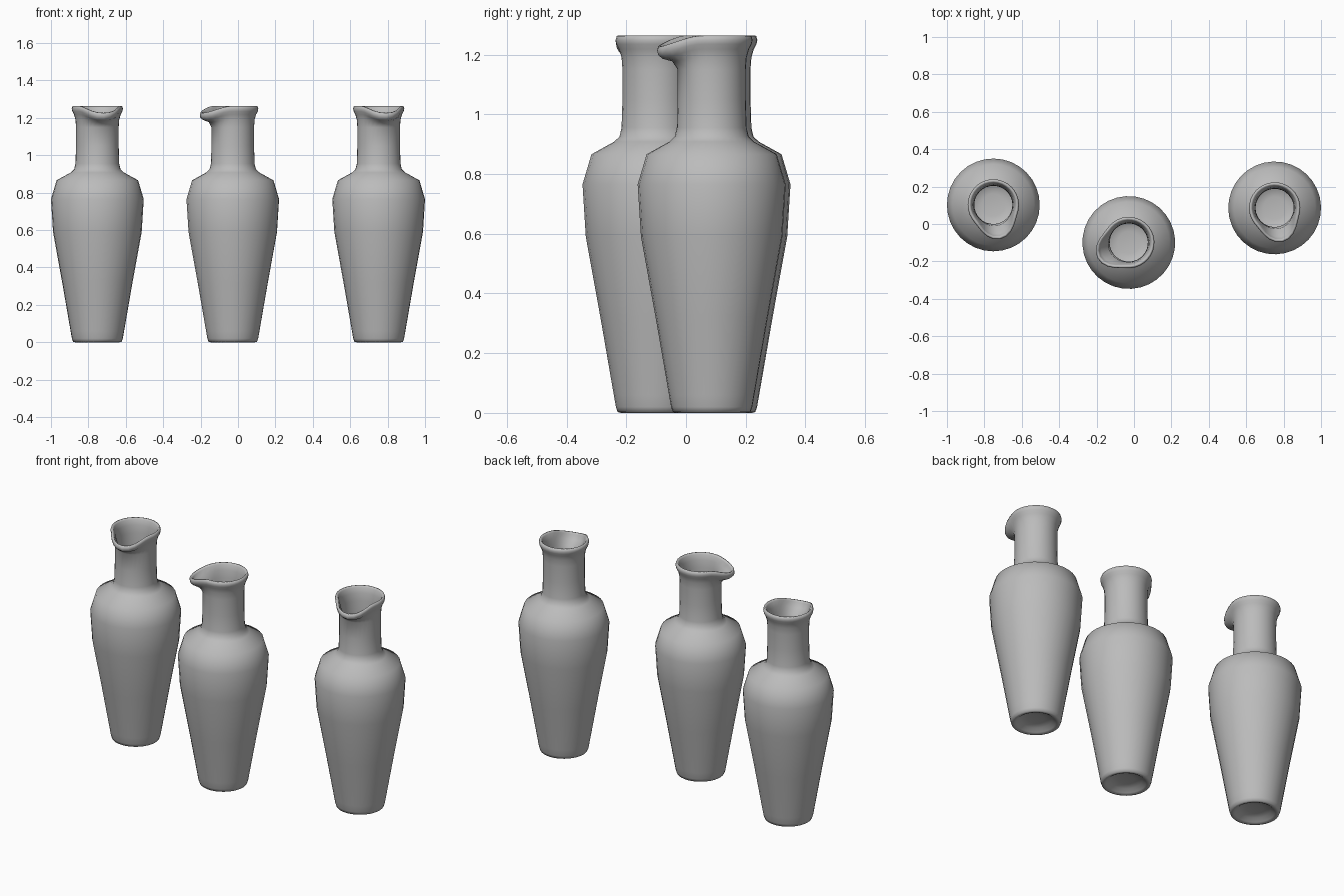
import bpy, bmesh, math
from mathutils import Vector

if "Cube" in bpy.data.objects:
    bpy.data.objects.remove(bpy.data.objects["Cube"], do_unlink=True)

# One grey glaze for every carafe
glaze = bpy.data.materials.new("grey_glaze")
glaze.use_nodes = True
GREY = (0.5, 0.5, 0.5, 1)
glaze.diffuse_color = GREY
glaze.node_tree.nodes["Principled BSDF"].inputs["Base Color"].default_value = GREY

SEGMENTS = 32
SPOUT_HALF_ANGLE = math.radians(66)

# Radius and height, from the punt under the base, up the outside,
# over the lip and down the inside to the floor
PROFILE = [
    (0.045, 0.028), (0.085, 0.022), (0.105, 0.006), (0.118, 0.0),
    (0.13, 0.003), (0.136, 0.02), (0.143, 0.06), (0.188, 0.32), (0.237, 0.59),
    (0.248, 0.765), (0.218, 0.866), (0.142, 0.908), (0.124, 0.925),
    (0.117, 0.955), (0.114, 1.05), (0.114, 1.15), (0.117, 1.19),
    (0.125, 1.218), (0.134, 1.235), (0.137, 1.249), (0.133, 1.262),
    (0.126, 1.264), (0.119, 1.255), (0.11, 1.225), (0.104, 1.18),
    (0.102, 1.05), (0.104, 0.955), (0.13, 0.905), (0.205, 0.855),
    (0.234, 0.765), (0.223, 0.59), (0.13, 0.07), (0.11, 0.048), (0.06, 0.04),
]


def smoothstep(low, high, value):
    t = max(0, min(1, (value - low) / (high - low)))
    return t * t * (3 - 2 * t)


def shape_point(radius, height, angle):
    """Point of the lathe, with the lip drawn out and down at the spout (-y)."""
    t = min(1, abs(angle) / SPOUT_HALF_ANGLE)
    pull = (0.5 + 0.5 * math.cos(math.pi * t)) ** 1.3
    pull *= smoothstep(1.16, 1.235, height)
    radius += 0.05 * pull
    height -= 0.037 * pull
    return Vector((radius * math.sin(angle), -radius * math.cos(angle), height))


def carafe_mesh():
    bm = bmesh.new()
    angles = [2 * math.pi * i / SEGMENTS - math.pi for i in range(SEGMENTS)]
    rings = [[bm.verts.new(shape_point(r, z, a)) for a in angles] for r, z in PROFILE]
    for lower, upper in zip(rings, rings[1:]):
        for i in range(SEGMENTS):
            j = (i + 1) % SEGMENTS
            bm.faces.new((lower[i], lower[j], upper[j], upper[i]))
    # Close the punt and the inner floor with fans
    for ring, height in ((rings[0], 0.03), (rings[-1], 0.038)):
        centre = bm.verts.new((0, 0, height))
        for i in range(SEGMENTS):
            bm.faces.new((ring[i], ring[(i + 1) % SEGMENTS], centre))
    bmesh.ops.recalc_face_normals(bm, faces=bm.faces)
    for face in bm.faces:
        face.smooth = True
    mesh = bpy.data.meshes.new("carafe")
    bm.to_mesh(mesh)
    bm.free()
    mesh.materials.append(glaze)
    return mesh


# Three matching carafes, each turned its own way
mesh = carafe_mesh()
for name, x, y, turn in (("right_carafe", -0.752, 0.102, 11),
                         ("middle_carafe", -0.028, -0.099, -64),
                         ("left_carafe", 0.752, 0.086, 13)):
    carafe = bpy.data.objects.new(name, mesh)
    carafe.location = (x, y, 0)
    carafe.rotation_euler.z = math.radians(turn)
    bpy.context.collection.objects.link(carafe)
